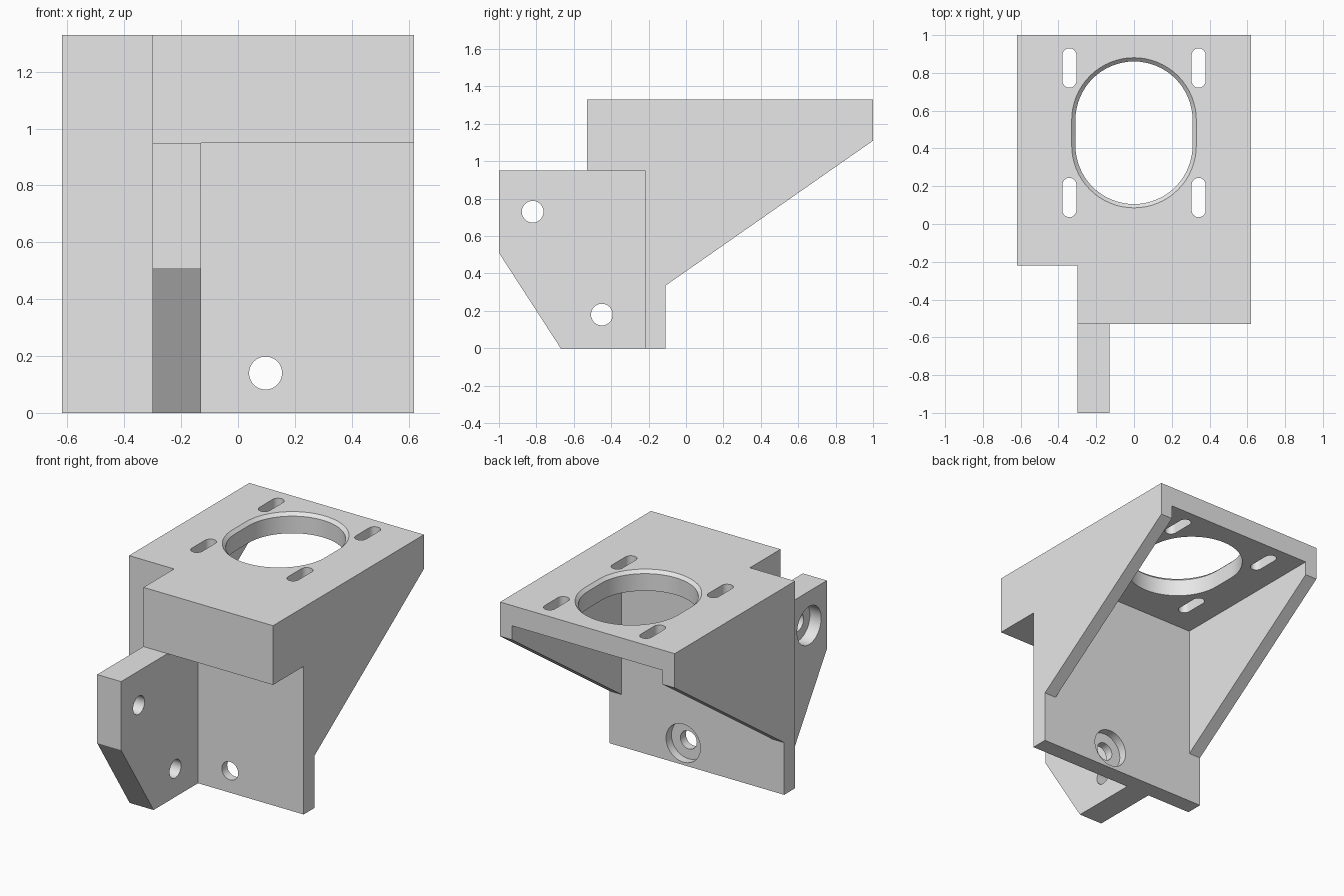
import bpy
import bmesh
from math import cos, sin, pi, radians

if "Cube" in bpy.data.objects:
    bpy.data.objects.remove(bpy.data.objects["Cube"])

grey = bpy.data.materials.new("plain grey")
grey.use_nodes = True
grey.diffuse_color = (0.8, 0.8, 0.8, 1)
grey.node_tree.nodes["Principled BSDF"].inputs["Base Color"].default_value = (0.8, 0.8, 0.8, 1)

# An outline is placed across the chosen axis, then extruded along it
PLACE = {
    "X": lambda u, v, w: (w, u, v),
    "Y": lambda u, v, w: (u, w, v),
    "Z": lambda u, v, w: (u, v, w),
}


def prism(name, axis, outline, low, high, end_outline=None):
    """Solid between an outline at low and the same (or another) at high."""
    bm = bmesh.new()
    place = PLACE[axis]
    a = [bm.verts.new(place(u, v, low)) for u, v in outline]
    b = [bm.verts.new(place(u, v, high)) for u, v in (end_outline or outline)]
    bm.faces.new(a)
    bm.faces.new(b)
    for i in range(len(a)):
        j = (i + 1) % len(a)
        bm.faces.new((a[i], a[j], b[j], b[i]))
    bmesh.ops.recalc_face_normals(bm, faces=bm.faces)
    mesh = bpy.data.meshes.new(name)
    bm.to_mesh(mesh)
    bm.free()
    mesh.materials.append(grey)
    obj = bpy.data.objects.new(name, mesh)
    bpy.context.collection.objects.link(obj)
    return obj


def rect(u0, v0, u1, v1):
    return [(u0, v0), (u1, v0), (u1, v1), (u0, v1)]


def circle(u, v, r, n=48):
    return [(u + r * cos(2 * pi * i / n), v + r * sin(2 * pi * i / n)) for i in range(n)]


def obround(u, v, r, straight, n=32):
    """Slot outline, long in v."""
    pts = []
    for shift, start in ((straight / 2, 0), (-straight / 2, pi)):
        for i in range(n + 1):
            t = start + pi * i / n
            pts.append((u + r * cos(t), v + shift + r * sin(t)))
    return pts


def combine(target, other, operation):
    mod = target.modifiers.new(operation, "BOOLEAN")
    mod.operation = operation
    mod.solver = "EXACT"
    mod.object = other
    bpy.context.view_layer.objects.active = target
    bpy.ops.object.modifier_apply(modifier=mod.name)
    bpy.data.objects.remove(other)


# Body: wall, top plate and sloped gussets in one side profile
bracket = prism("motor_mount_bracket", "X", [
    (-0.22, 0), (-0.11, 0), (-0.11, 0.335), (1, 1.11),
    (1, 1.33), (-0.53, 1.33), (-0.53, 0.95), (-0.22, 0.95)], -0.62, 0.62)

# Cavity between the gussets, and the notch in the front corner
combine(bracket, prism("cavity", "Z", rect(-0.535, -0.11, 0.535, 1.2), 0.2, 1.2), "DIFFERENCE")
combine(bracket, prism("notch", "Z", rect(-0.8, -0.8, -0.3, -0.22), 0.8, 1.5), "DIFFERENCE")

# Front mounting tab
combine(bracket, prism("mounting_tab", "X", [
    (-1, 0.95), (-1, 0.51), (-0.67, 0), (-0.2, 0), (-0.2, 0.95)], -0.3, -0.13), "UNION")

# Large opening with a chamfered rim
bore = obround(0, 0.483, 0.31, 0.135)
flare = obround(0, 0.483, 0.35, 0.135)
combine(bracket, prism("opening", "Z", bore, 1.1, 1.4), "DIFFERENCE")
combine(bracket, prism("rim_chamfer", "Z", bore, 1.31, 1.35, flare), "DIFFERENCE")

# Four adjustment slots
for x in (-0.342, 0.342):
    for y in (0.14, 0.826):
        combine(bracket, prism("slot", "Z", obround(x, y, 0.037, 0.135, 12), 1.1, 1.4), "DIFFERENCE")

# Tab screw holes, counterbored on the outer side
for y, z in ((-0.82, 0.73), (-0.45, 0.18)):
    combine(bracket, prism("tab_hole", "X", circle(y, z, 0.058), -0.4, 0), "DIFFERENCE")
    combine(bracket, prism("tab_counterbore", "X", circle(y, z, 0.122), -0.4, -0.22), "DIFFERENCE")

# Wall screw hole, counterbored at the back
combine(bracket, prism("wall_hole", "Y", circle(0.097, 0.14, 0.058), -0.4, 0), "DIFFERENCE")
combine(bracket, prism("wall_counterbore", "Y", circle(0.097, 0.14, 0.122), -0.165, 0), "DIFFERENCE")

# Smooth hole walls, sharp edges elsewhere
bpy.ops.object.select_all(action="DESELECT")
bracket.select_set(True)
bpy.context.view_layer.objects.active = bracket
bpy.ops.object.shade_smooth_by_angle(angle=radians(30))
